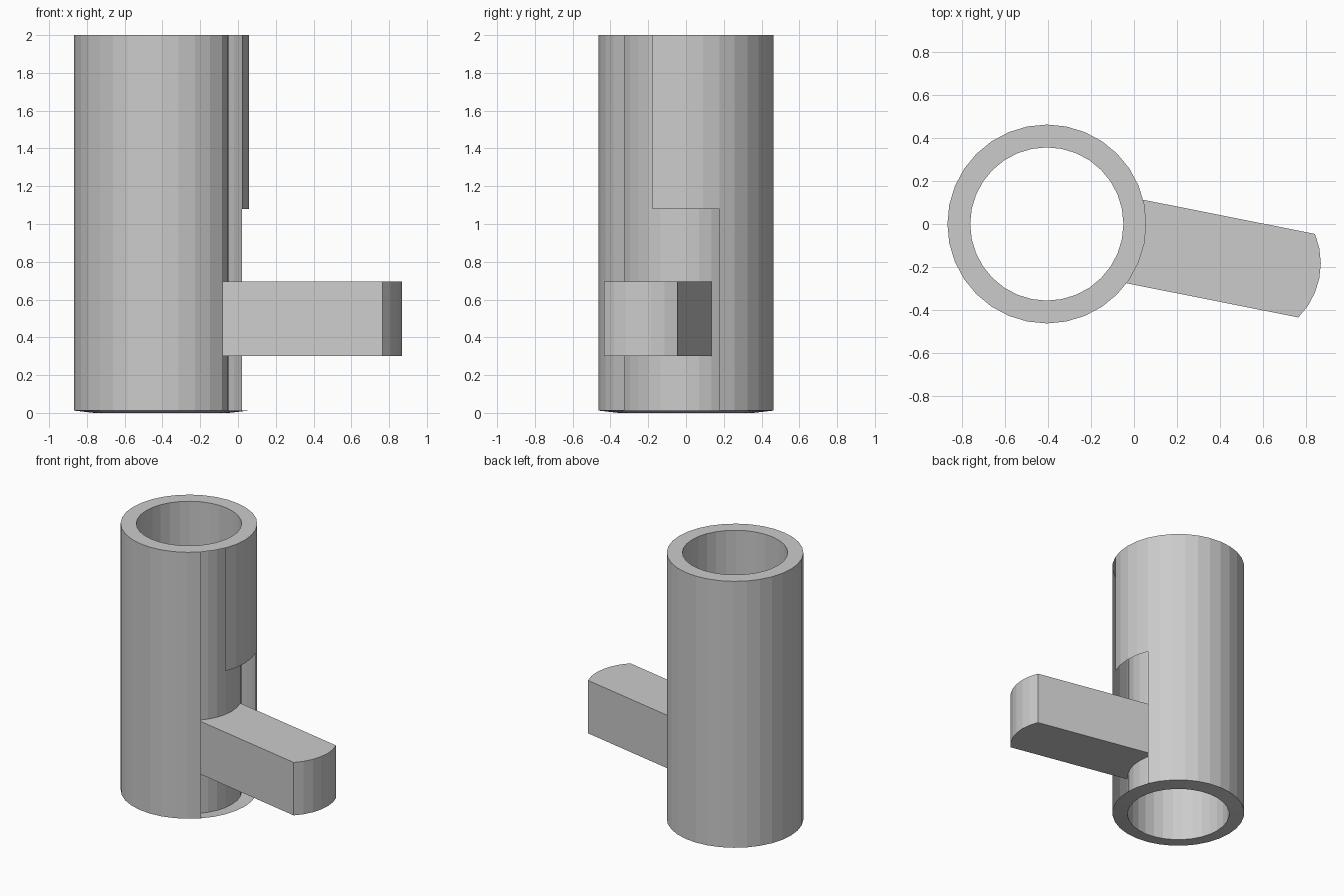
import bpy
from math import cos, sin, pi

if "Cube" in bpy.data.objects:
    bpy.data.objects.remove(bpy.data.objects["Cube"])

CX, R_OUT, R_IN, N = -0.405, 0.462, 0.356, 32
Z_OUT, Z_STEP, Z_TOP = 0.012, 1.08, 2.0      # outer bottom rim, slot step, top
STEP = 2 * pi / N


def ring_point(r, i, z, shift=0.0):
    """Point on a tube ring, optionally slid along the handle axis."""
    axis = -STEP                             # handle points 11.25 degrees to the front
    return (CX + r * cos(i * STEP) + shift * cos(axis),
            r * sin(i * STEP) + shift * sin(axis), z)


def make(name, verts, faces):
    mesh = bpy.data.meshes.new(name)
    mesh.from_pydata(verts, [], faces)
    mesh.update()
    obj = bpy.data.objects.new(name, mesh)
    bpy.context.collection.objects.link(obj)
    return obj


# Tube: inner wall, rims, and an outer wall with an L-shaped slot
profile = [(R_IN, 0.0), (R_OUT, Z_OUT), (R_OUT, Z_STEP), (R_OUT, Z_TOP), (R_IN, Z_TOP)]
P = len(profile)
verts = [ring_point(r, i, z) for i in range(N) for r, z in profile]
lower_slot = {i % N for i in range(-4, 2)}
upper_slot = {i % N for i in range(-4, -2)}
faces = []
for i in range(N):
    a, b = i * P, (i + 1) % N * P
    for k in range(P):
        if (k == 1 and i in lower_slot) or (k == 2 and i in upper_slot):
            continue
        m = (k + 1) % P
        faces.append((a + k, b + k, b + m, a + m))
make("slotted_tube", verts, faces)

# Handle: strip of the inner wall pushed outward, open where it meets the tube
cols = range(-4, 3)
C = len(cols)
verts = [ring_point(R_IN, i, z, s) for s in (0, 0.935) for z in (0.30, 0.695) for i in cols]
nb, nt, fb, ft = 0, C, 2 * C, 3 * C          # near/far, bottom/top rows
faces = []
for k in range(C - 1):
    faces += [(nt + k, ft + k, ft + k + 1, nt + k + 1),
              (nb + k, nb + k + 1, fb + k + 1, fb + k),
              (fb + k, fb + k + 1, ft + k + 1, ft + k)]
e = C - 1
faces += [(nb, fb, ft, nt), (nb + e, nt + e, ft + e, fb + e)]
make("bolt_handle", verts, faces)
